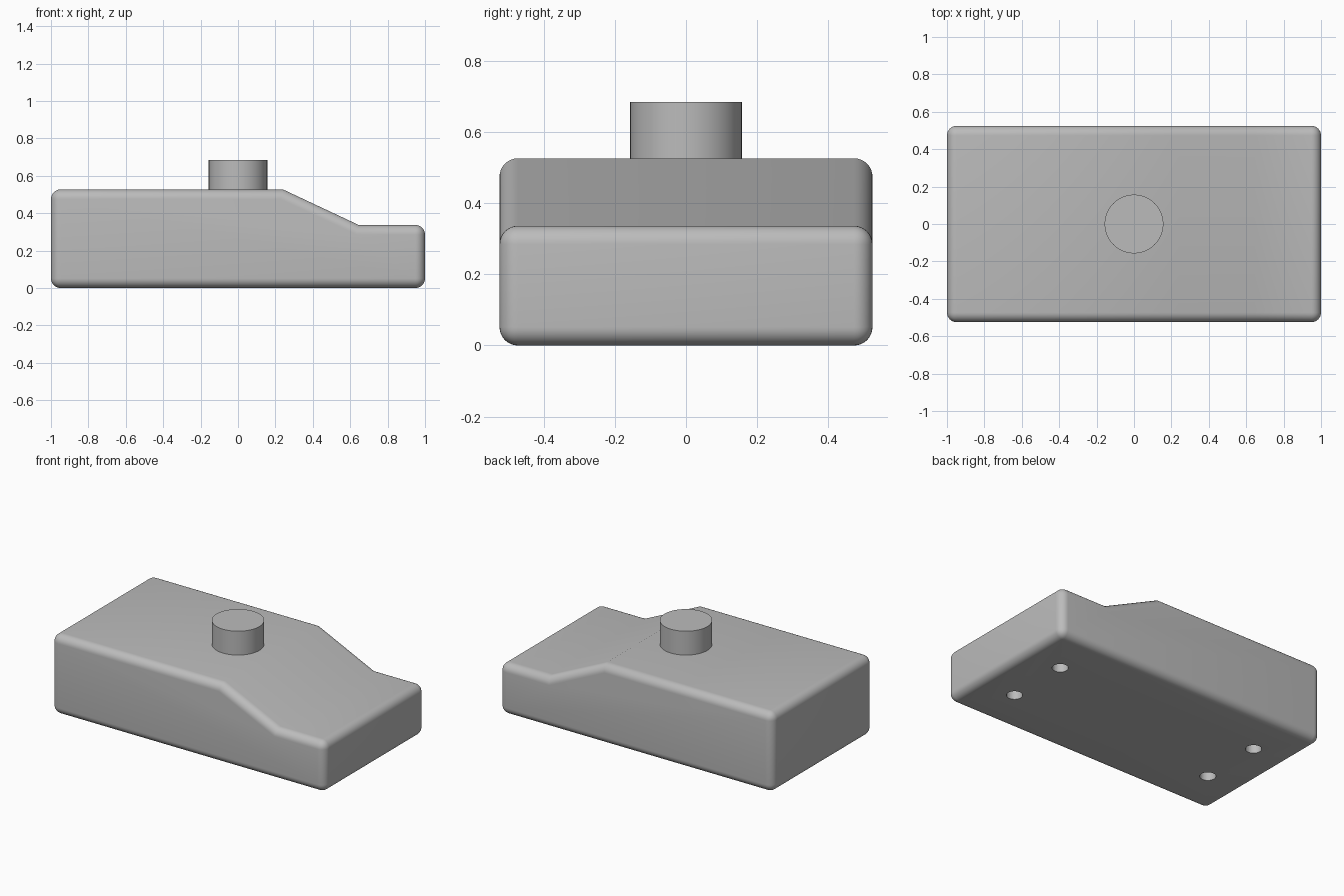
import bpy, bmesh, math

cube = bpy.data.objects.get("Cube")
if cube:
    bpy.data.objects.remove(cube)

# One plain grey for the whole model
grey = bpy.data.materials.new("plain grey")
grey.use_nodes = True
colour = (0.5, 0.5, 0.5, 1)
grey.diffuse_color = colour
grey.node_tree.nodes["Principled BSDF"].inputs["Base Color"].default_value = colour

HALF_WIDTH = 0.525
TOP, LOW = 0.527, 0.337


def cylinder(name, radius, bottom, top, x=0, y=0):
    bpy.ops.mesh.primitive_cylinder_add(vertices=64, radius=radius, depth=top - bottom,
                                        location=(x, y, (top + bottom) / 2))
    obj = bpy.context.object
    obj.name = name
    obj.data.materials.append(grey)
    return obj


def smooth(obj):
    bpy.ops.object.select_all(action='DESELECT')
    obj.select_set(True)
    bpy.context.view_layer.objects.active = obj
    bpy.ops.object.shade_smooth_by_angle(angle=math.radians(30))


# Housing: side profile with a sloped step, extruded across the width
profile = [(-1, 0), (1, 0), (1, LOW), (0.645, LOW), (0.24, TOP), (-1, TOP)]
bm = bmesh.new()
side = bm.faces.new([bm.verts.new((x, -HALF_WIDTH, z)) for x, z in profile])
extruded = bmesh.ops.extrude_face_region(bm, geom=[side])["geom"]
verts = [v for v in extruded if isinstance(v, bmesh.types.BMVert)]
bmesh.ops.translate(bm, verts=verts, vec=(0, 2 * HALF_WIDTH, 0))
bmesh.ops.recalc_face_normals(bm, faces=bm.faces)

# Round every outer edge except the two creases of the slope
edges = [e for e in bm.edges if e.calc_face_angle() > math.radians(40)]
bmesh.ops.bevel(bm, geom=edges, offset=0.052, segments=8, profile=0.5, affect='EDGES')
mesh = bpy.data.meshes.new("housing")
bm.to_mesh(mesh)
bm.free()
housing = bpy.data.objects.new("housing", mesh)
bpy.context.collection.objects.link(housing)
mesh.materials.append(grey)

# Four screw holes in the underside
for x in (-0.745, 0.745):
    for y in (-0.21, 0.21):
        cutter = cylinder("screw_hole_cutter", 0.048, -0.1, 0.2, x, y)
        cutter.hide_render = True
        cutter.hide_set(True)
        cut = housing.modifiers.new("screw hole", 'BOOLEAN')
        cut.operation = 'DIFFERENCE'
        cut.solver = 'EXACT'
        cut.object = cutter
smooth(housing)

# Round button on top
button = cylinder("button", 0.157, TOP - 0.02, 0.685)
smooth(button)
